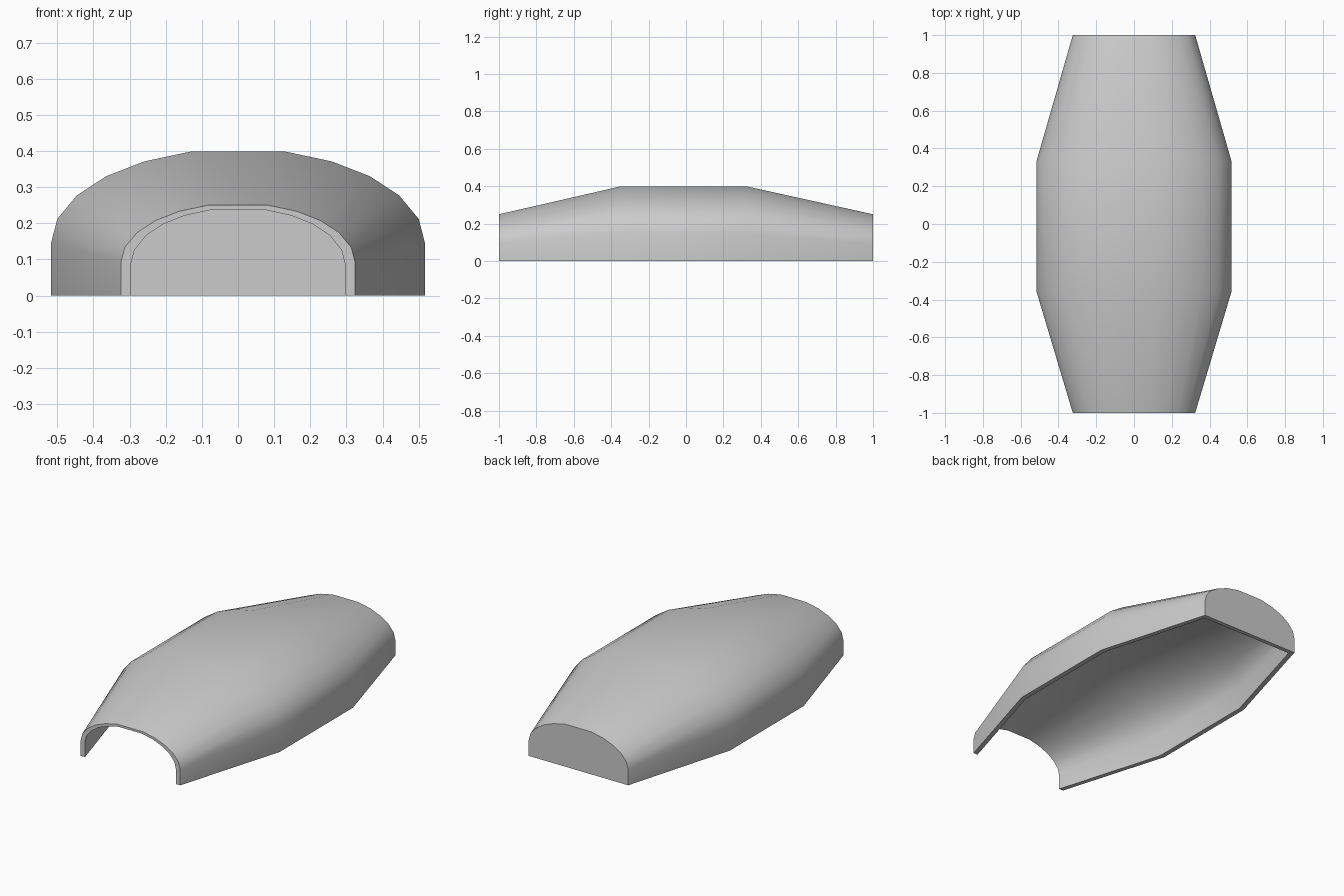
import bpy, bmesh, math

if "Cube" in bpy.data.objects:
    bpy.data.objects.remove(bpy.data.objects["Cube"])

# Right half of the arch cross-section (x, z) at the widest part
HALF = [(0.517, 0.0), (0.517, 0.146), (0.500, 0.212), (0.446, 0.277),
        (0.365, 0.330), (0.260, 0.371), (0.133, 0.398)]
ARCH = HALF + [(-x, z) for x, z in reversed(HALF)]
WIDE_X, WIDE_Z = 0.517, 0.398

# Stations along the body: (y, half width, height)
OUTER = [(-1.0, 0.324, 0.25), (-0.355, 0.517, 0.398),
         (0.33, 0.517, 0.398), (1.0, 0.324, 0.25)]
INNER = [(-1.0, 0.296, 0.237), (-0.355, 0.488, 0.377),
         (0.33, 0.488, 0.377), (0.975, 0.303, 0.238)]


def rings(bm, stations):
    return [[bm.verts.new((x * w / WIDE_X, y, z * h / WIDE_Z)) for x, z in ARCH]
            for y, w, h in stations]


def bridge(bm, a, b):
    for i in range(len(a) - 1):
        bm.faces.new((a[i], a[i + 1], b[i + 1], b[i]))


bm = bmesh.new()
outer, inner = rings(bm, OUTER), rings(bm, INNER)

# Outer and inner skins
for skin in (outer, inner):
    for a, b in zip(skin, skin[1:]):
        bridge(bm, a, b)

# Open front rim, closed back wall
bridge(bm, outer[0], inner[0])
bm.faces.new(outer[-1])
bm.faces.new(inner[-1])

# Flat bottom rim along the sides and under the back wall
for end in (0, -1):
    bridge(bm, [r[end] for r in outer], [r[end] for r in inner])
bm.faces.new((outer[-1][0], outer[-1][-1], inner[-1][-1], inner[-1][0]))

bmesh.ops.recalc_face_normals(bm, faces=bm.faces)
mesh = bpy.data.meshes.new("hollow_shell")
bm.to_mesh(mesh)
bm.free()

shell = bpy.data.objects.new("hollow_shell", mesh)
bpy.context.collection.objects.link(shell)
bpy.context.view_layer.objects.active = shell
shell.select_set(True)
bpy.ops.object.shade_smooth_by_angle(angle=math.radians(35))
